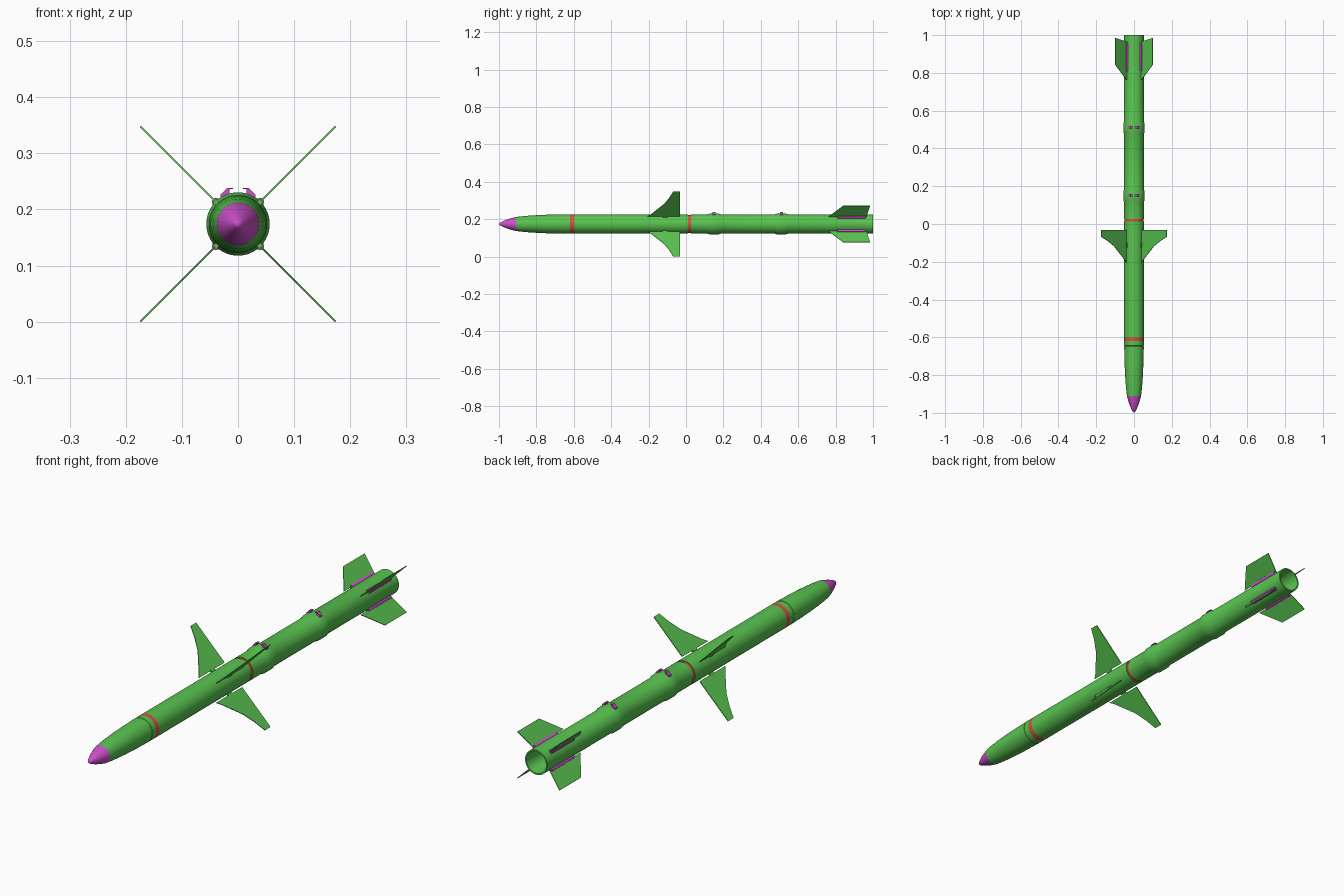
import bpy, bmesh, math
from mathutils import Matrix, Vector

if "Cube" in bpy.data.objects:
    bpy.data.objects.remove(bpy.data.objects["Cube"])

CZ = 0.174   # height of the body axis
R = 0.052    # body radius


def material(name, rgb):
    m = bpy.data.materials.new(name)
    m.diffuse_color = (*rgb, 1)
    m.use_nodes = True
    m.node_tree.nodes["Principled BSDF"].inputs["Base Color"].default_value = m.diffuse_color
    return m


GREEN = material("green", (0.10, 0.55, 0.08))
PINK = material("magenta", (0.62, 0.08, 0.60))
RED = material("red", (0.70, 0.08, 0.05))


def finish(name, bm, mat, smooth=True):
    bmesh.ops.recalc_face_normals(bm, faces=bm.faces)
    me = bpy.data.meshes.new(name)
    bm.to_mesh(me)
    bm.free()
    me.materials.append(mat)
    ob = bpy.data.objects.new(name, me)
    bpy.context.collection.objects.link(ob)
    if smooth:
        bpy.ops.object.select_all(action='DESELECT')
        ob.select_set(True)
        bpy.context.view_layer.objects.active = ob
        bpy.ops.object.shade_smooth_by_angle(angle=math.radians(30))
    return ob


def lathe(name, profile, mat, steps=48):
    """Revolve (y, radius) points around the body axis."""
    bm = bmesh.new()
    vs = [bm.verts.new((r, y, CZ)) for y, r in profile]
    es = [bm.edges.new(p) for p in zip(vs, vs[1:])]
    bmesh.ops.spin(bm, geom=vs + es, cent=(0, 0, CZ), axis=(0, 1, 0),
                   angle=math.tau, steps=steps, use_duplicate=False)
    bmesh.ops.remove_doubles(bm, verts=bm.verts, dist=1e-5)
    return finish(name, bm, mat)


def prism(name, pts, axis, thick, mat, matrix):
    """Extrude a flat outline symmetrically by thick along an axis."""
    bm = bmesh.new()
    half = Vector(axis) * thick / 2
    f = bm.faces.new([bm.verts.new(Vector(p) - half) for p in pts])
    ext = bmesh.ops.extrude_face_region(bm, geom=[f])["geom"]
    bmesh.ops.translate(bm, vec=half * 2,
                        verts=[v for v in ext if isinstance(v, bmesh.types.BMVert)])
    bmesh.ops.transform(bm, matrix=matrix, verts=bm.verts)
    return finish(name, bm, mat, smooth=False)


# Body sections
lathe("nose_tip", [(-1.0, 0), (-0.993, 0.007), (-0.98, 0.014), (-0.96, 0.0225),
                   (-0.935, 0.031), (-0.91, 0.0375)], PINK)
lathe("nose_cone", [(-0.91, 0.0375), (-0.88, 0.0410), (-0.84, 0.0446), (-0.79, 0.0477),
                    (-0.73, 0.0502), (-0.67, 0.0515), (-0.648, R), (-0.647, R - 0.001),
                    (-0.645, R - 0.001), (-0.644, R), (-0.62, R)], GREEN)
lathe("front_band", [(-0.62, R), (-0.60, R)], RED)
lathe("front_body", [(-0.60, R), (0.012, R), (0.012, R - 0.003)], GREEN)
lathe("joint_groove", [(0.012, R - 0.003), (0.026, R - 0.003)], RED)

rear = [(0.026, R - 0.003), (0.026, R)]
for y in (0.15, 0.51):   # raised collars under the hangers
    rear += [(y - 0.035, R), (y - 0.02, R + 0.0045), (y + 0.02, R + 0.0045), (y + 0.035, R)]
rear += [(1.0, R), (1.0, 0.046), (0.93, 0.040), (0.85, 0.03), (0.85, 0)]
lathe("rear_body", rear, GREEN)

# Fin outlines as (radial, y)
WING = [(0.058, -0.205), (0.075, -0.185), (0.105, -0.158), (0.150, -0.117),
        (0.200, -0.088), (0.246, -0.068), (0.246, -0.032), (0.058, -0.032)]
TAIL = [(0.055, 0.762), (0.139, 0.842), (0.139, 0.985), (0.055, 0.965)]

for i in range(4):
    turn = Matrix.Translation((0, 0, CZ)) @ Matrix.Rotation(math.radians(45 + 90 * i), 4, 'Y')
    for name, outline in (("wing", WING), ("tail_fin", TAIL)):
        prism(f"{name}_{i}", [(r, y, 0) for r, y in outline], (0, 0, 1), 0.003, GREEN, turn)
    # wing pivot
    prism(f"wing_pivot_{i}", [(0.048, -0.125, 0), (0.060, -0.125, 0), (0.060, -0.10, 0),
                              (0.048, -0.10, 0)], (0, 0, 1), 0.008, GREEN, turn)
    # tail fin mount, a tapered block along the root
    prism(f"fin_mount_{i}", [(0.049, 0.885, -0.008), (0.056, 0.885, -0.008),
                             (0.062, 0.885, -0.004), (0.062, 0.885, 0.004),
                             (0.056, 0.885, 0.008), (0.049, 0.885, 0.008)],
          (0, 1, 0), 0.148, PINK, turn)

# Hanger lugs: pairs of hooks with inward lips
HOOK = [(0.031, 0.218), (0.031, 0.226), (0.019, 0.2385), (0.009, 0.2385),
        (0.009, 0.2365), (0.015, 0.2365), (0.015, 0.223)]
for n, y in enumerate((0.15, 0.51)):
    for side in (-1, 1):
        prism(f"hanger_{n}_{'left' if side < 0 else 'right'}",
              [(side * x, y, z) for x, z in HOOK], (0, 1, 0), 0.016, PINK, Matrix())
